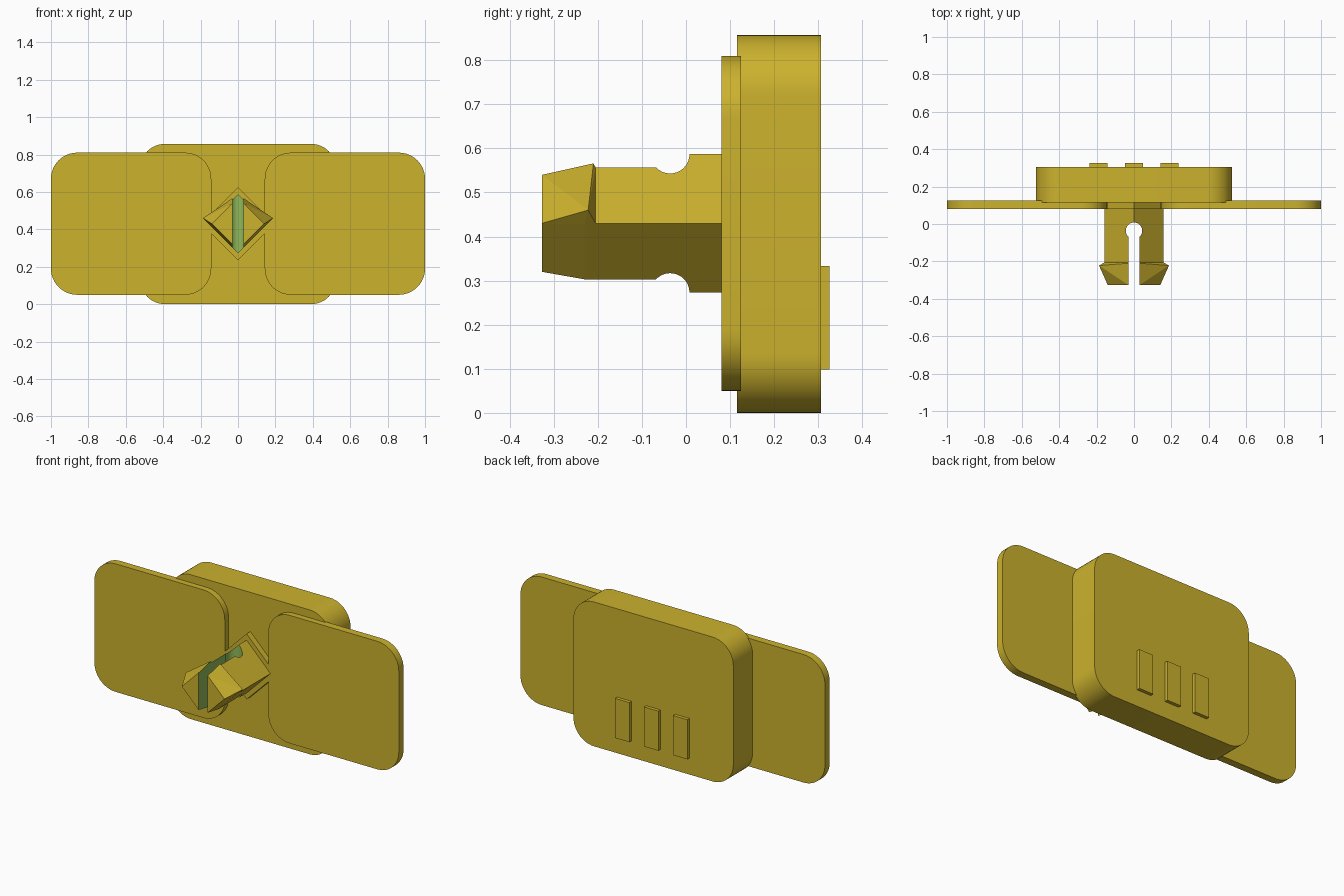
import bpy, bmesh, math

if "Cube" in bpy.data.objects:
    bpy.data.objects.remove(bpy.data.objects["Cube"])


def material(name, rgb):
    m = bpy.data.materials.new(name)
    m.diffuse_color = (*rgb, 1)
    m.use_nodes = True
    m.node_tree.nodes["Principled BSDF"].inputs["Base Color"].default_value = m.diffuse_color
    return m


YELLOW = material("mustard_yellow", (0.604, 0.445, 0.027))
GREEN = material("slot_green", (0.283, 0.485, 0.102))
CZ = 0.43  # height of the clip axis


def finish(name, bm, smooth=False):
    bmesh.ops.recalc_face_normals(bm, faces=bm.faces)
    me = bpy.data.meshes.new(name)
    bm.to_mesh(me)
    bm.free()
    me.materials.append(YELLOW)
    me.materials.append(GREEN)
    ob = bpy.data.objects.new(name, me)
    bpy.context.collection.objects.link(ob)
    if smooth:
        bpy.ops.object.select_all(action='DESELECT')
        ob.select_set(True)
        bpy.context.view_layer.objects.active = ob
        bpy.ops.object.shade_smooth_by_angle(angle=math.radians(30))
    return ob


def loft(rings):
    """Join equal rings of points and cap both ends."""
    bm = bmesh.new()
    vs = [[bm.verts.new(p) for p in r] for r in rings]
    n = len(vs[0])
    for a, b in zip(vs, vs[1:]):
        for i in range(n):
            j = (i + 1) % n
            bm.faces.new((a[i], a[j], b[j], b[i]))
    bm.faces.new(vs[0])
    bm.faces.new(vs[-1])
    return bm


def rounded_plate(name, x0, x1, z0, z1, y0, y1, r, seg=12):
    pts = []
    corners = [(x1 - r, z1 - r), (x0 + r, z1 - r), (x0 + r, z0 + r), (x1 - r, z0 + r)]
    for k, (cx, cz) in enumerate(corners):
        for i in range(seg + 1):
            a = math.pi / 2 * (k + i / seg)
            pts.append((cx + r * math.cos(a), cz + r * math.sin(a)))
    return finish(name, loft([[(x, y, z) for x, z in pts] for y in (y0, y1)]), True)


def diamond(y, h):
    return [(h, y, CZ), (0, y, CZ + h), (-h, y, CZ), (0, y, CZ - h)]


# Main body and the two front wings
rounded_plate("body", -0.525, 0.525, 0, 0.857, 0.116, 0.306, 0.135)
rounded_plate("wing_left", -1, -0.143, 0.05, 0.81, 0.08, 0.125, 0.14)
rounded_plate("wing_right", 0.143, 1, 0.05, 0.81, 0.08, 0.125, 0.14)

# Three raised bars on the back
for i, cx in enumerate((-0.19, 0, 0.19)):
    x0, x1, z0, z1 = cx - 0.047, cx + 0.047, 0.098, 0.333
    ring = [(x0, z0), (x1, z0), (x1, z1), (x0, z1)]
    finish(f"back_bar_{i + 1}", loft([[(x, y, z) for x, z in ring] for y in (0.3, 0.326)]))

# Clip base and tapered diamond shaft
finish("clip_base", loft([diamond(0.081, 0.195), diamond(0.12, 0.195)]))
shaft = finish("clip_shaft", loft([diamond(0.1, 0.157), diamond(-0.23, 0.157), diamond(-0.327, 0.14)]))

# Keyhole cutter: narrow slot ending in a round hole
W, R, HY = 0.03, 0.044, -0.036
a0 = math.asin(W / R)
prof = [(-W, -0.5), (W, -0.5)]
for i in range(25):
    a = -math.pi / 2 + a0 + (2 * math.pi - 2 * a0) * i / 24
    prof.append((R * math.cos(a), HY + R * math.sin(a)))
bm = loft([[(x, y, z) for x, y in prof] for z in (0.1, 0.75)])
for f in bm.faces:
    f.material_index = 1
cutter = finish("slot_cutter", bm)
cutter.hide_render = True
cutter.hide_set(True)
mod = shaft.modifiers.new("slot", 'BOOLEAN')
mod.operation = 'DIFFERENCE'
mod.solver = 'EXACT'
mod.object = cutter
bpy.context.view_layer.objects.active = shaft
bpy.ops.object.modifier_apply(modifier=mod.name)
bpy.data.objects.remove(cutter)

# Snap barbs on the upper sides of the clip tip
barb = [(W, -0.21, 0.566), (0.187, -0.222, 0.46), (W, -0.327, 0.54), (0.14, -0.327, CZ),
        (W, -0.205, 0.557), (0.157, -0.205, CZ), (0.157, -0.23, CZ)]
for side, name in ((-1, "barb_left"), (1, "barb_right")):
    bm = bmesh.new()
    for x, y, z in barb:
        bm.verts.new((side * x, y, z))
    bmesh.ops.convex_hull(bm, input=bm.verts)
    for f in bm.faces:  # the face along the slot is green
        if all(abs(abs(v.co.x) - W) < 1e-4 for v in f.verts):
            f.material_index = 1
    finish(name, bm)
